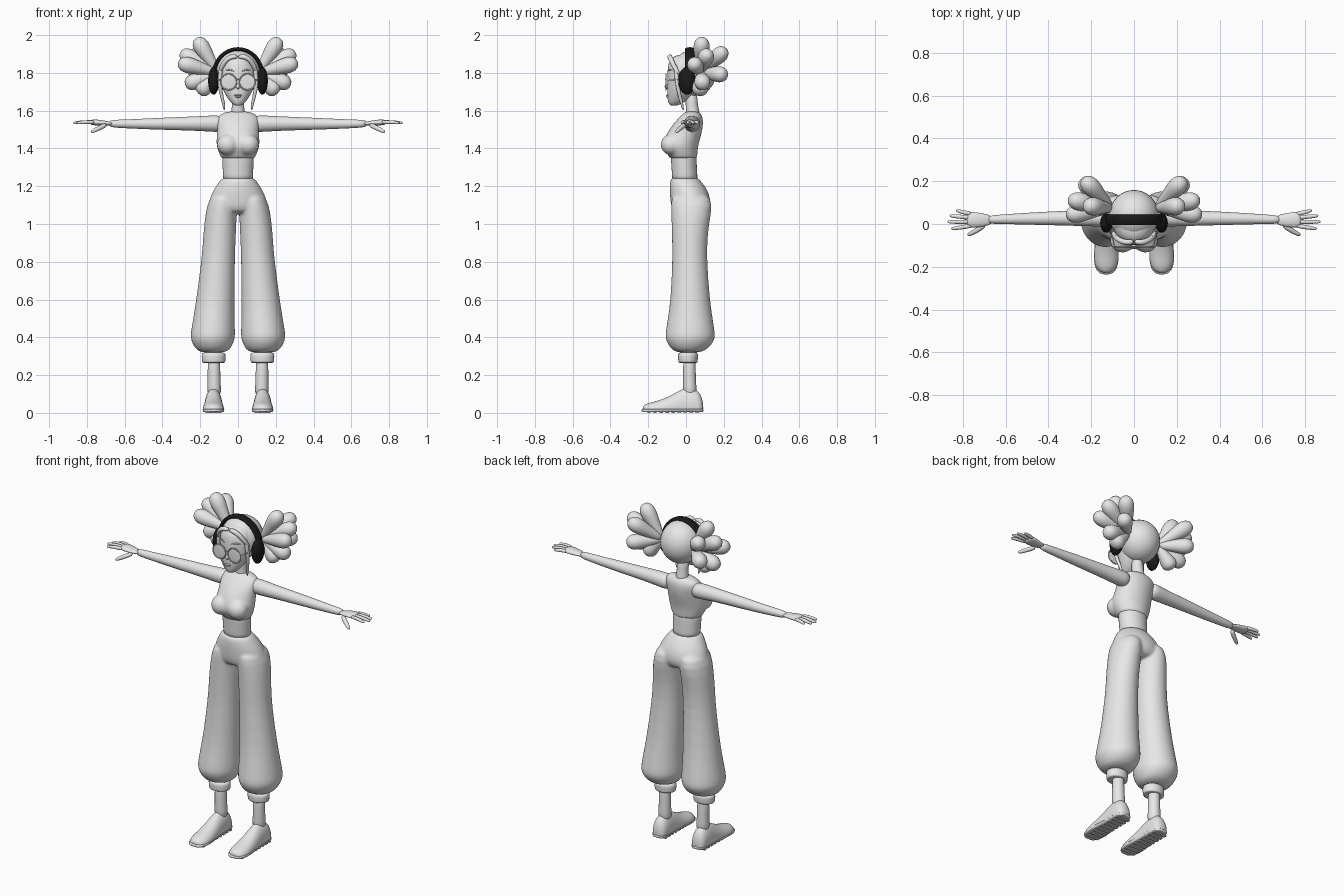
import bpy, bmesh, math
from mathutils import Vector, Matrix

cube = bpy.data.objects.get("Cube")
if cube:
    bpy.data.objects.remove(cube)


def material(name, v):
    m = bpy.data.materials.new(name)
    m.use_nodes = True
    m.diffuse_color = (v, v, v, 1)
    m.node_tree.nodes["Principled BSDF"].inputs["Base Color"].default_value = (v, v, v, 1)
    return m


GREY = material("light grey", 0.8)
BLACK = material("black", 0.01)


def finish(name, bm, mat=GREY, mirror=False, subdiv=1, voxel=0):
    bmesh.ops.recalc_face_normals(bm, faces=bm.faces)
    for f in bm.faces:
        f.smooth = True
    mesh = bpy.data.meshes.new(name)
    bm.to_mesh(mesh)
    bm.free()
    mesh.materials.append(mat)
    ob = bpy.data.objects.new(name, mesh)
    bpy.context.collection.objects.link(ob)
    if mirror:
        ob.modifiers.new("Mirror", "MIRROR").use_mirror_merge = False
    if subdiv:
        s = ob.modifiers.new("Subdivision", "SUBSURF")
        s.levels = s.render_levels = subdiv
    if voxel:
        r = ob.modifiers.new("Blend", "REMESH")
        r.mode, r.voxel_size, r.use_smooth_shade = "VOXEL", voxel, True
        sm = ob.modifiers.new("Soften", "SMOOTH")
        sm.factor, sm.iterations = 0.5, 8
    return ob


def skin(bm, rings):
    """Join rings of points into a capped tube."""
    loops = [[bm.verts.new(p) for p in ring] for ring in rings]
    n = len(loops[0])
    for a, b in zip(loops, loops[1:]):
        for i in range(n):
            bm.faces.new((a[i], a[(i + 1) % n], b[(i + 1) % n], b[i]))
    bm.faces.new(loops[0][::-1])
    bm.faces.new(loops[-1])


def stack(sections, side=1, n=24):
    """Level ovals, each given as height, x range and y range."""
    rings = []
    for z, x0, x1, y0, y1 in sections:
        ring = []
        for i in range(n):
            a = math.tau * i / n
            ring.append((side * ((x0 + x1) / 2 + (x1 - x0) / 2 * math.cos(a)),
                         (y0 + y1) / 2 + (y1 - y0) / 2 * math.sin(a), z))
        rings.append(ring)
    return rings


def centred(rows):
    return [(z, -w, w, y0, y1) for z, w, y0, y1 in rows]


def tube(name, path, mat=GREY, mirror=True, flat=1, ref=None, n=12):
    """Round or flattened limb along a path of x, y, z, radius."""
    pts = [Vector(p[:3]) for p in path]
    span = (pts[-1] - pts[0]).normalized()
    ref = ref or Vector((0, 1, 0) if abs(span.z) > 0.8 else (0, 0, 1))
    rings = []
    for i, p in enumerate(pts):
        d = (pts[min(i + 1, len(pts) - 1)] - pts[max(i - 1, 0)]).normalized()
        u = d.cross(ref).normalized()
        v = u.cross(d)
        r = path[i][3]
        rings.append([p + r * (math.cos(math.tau * k / n) * u + flat * math.sin(math.tau * k / n) * v)
                      for k in range(n)])
    bm = bmesh.new()
    skin(bm, rings)
    return finish(name, bm, mat, mirror)


def add_ball(bm, centre, size):
    m = Matrix.Translation(centre) @ Matrix.Diagonal((*size, 1))
    bmesh.ops.create_uvsphere(bm, u_segments=32, v_segments=18, radius=1, matrix=m)


def ball(name, centre, size, mat=GREY, mirror=False):
    bm = bmesh.new()
    add_ball(bm, centre, size)
    return finish(name, bm, mat, mirror, 0)


# Trousers: hips and two ballooning legs blended together
bm = bmesh.new()
skin(bm, stack(centred([(1.25, .085, -.08, .065), (1.225, .1, -.085, .08), (1.19, .126, -.088, .11),
                        (1.14, .15, -.085, .13), (1.09, .16, -.08, .13), (1.05, .12, -.06, .1)])))
leg = [(1.17, .01, .135, -.08, .12), (1.1, .004, .166, -.08, .143), (1.0, .008, .18, -.077, .122),
       (.9, .013, .187, -.074, .113), (.8, .016, .195, -.073, .112), (.6, .018, .222, -.082, .127),
       (.5, .018, .238, -.097, .142), (.42, .014, .252, -.11, .155), (.39, .016, .252, -.11, .155),
       (.35, .032, .234, -.09, .13), (.315, .058, .204, -.055, .08)]
for s in (1, -1):
    skin(bm, stack(leg, s))
finish("trousers", bm, voxel=.007)

# Trouser cuffs and ankles
bm = bmesh.new()
skin(bm, stack([(.325, .064, .196, -.045, .068), (.3, .066, .192, -.042, .063), (.27, .066, .192, -.042, .063),
                (.264, .07, .188, -.038, .059), (.266, .1, .15, -.01, .04)]))
finish("cuffs", bm, mirror=True)
tube("ankles", [(.128, .018, .32, .036), (.127, .018, .2, .034), (.126, .02, .14, .037), (.126, .02, .08, .038)])

# Shoes: half ovals along the foot, flat underneath
shoe = [(.092, .02, .05), (.08, .038, .095), (.06, .045, .122), (.02, .047, .135), (-.02, .047, .128),
        (-.06, .05, .105), (-.1, .054, .083), (-.15, .058, .064), (-.19, .054, .055), (-.218, .04, .045),
        (-.23, .016, .032)]


def foot_rings(low, high, grow):
    rings = []
    for y, w, top in shoe:
        mid = top * .3
        rings.append([(.13 + grow * w * math.cos(a), y * grow,
                       min(high, max(low, mid + (top - mid) * math.sin(a))))
                      for a in (math.tau * k / 20 for k in range(20))])
    return rings


bm = bmesh.new()
skin(bm, foot_rings(.012, 1, 1))
finish("shoes", bm, mirror=True)
bm = bmesh.new()
skin(bm, foot_rings(.005, .02, 1.03))
finish("soles", bm, mirror=True)
bm = bmesh.new()
for k in range(9):
    y = .06 - k * .032
    m = Matrix.Translation((.13, y, .004)) @ Matrix.Diagonal((.085, .018, .008, 1))
    bmesh.ops.create_cube(bm, size=1, matrix=m)
treads = finish("sole_treads", bm, mirror=True, subdiv=0)
for f in treads.data.polygons:
    f.use_smooth = False

# Bare waist, fitted top with bust, and neck
bm = bmesh.new()
skin(bm, stack(centred([(1.22, .082, -.075, .065), (1.26, .08, -.075, .06), (1.3, .082, -.077, .058),
                        (1.36, .086, -.082, .056), (1.39, .08, -.08, .05)])))
finish("waist", bm)
bm = bmesh.new()
skin(bm, stack(centred([(1.34, .088, -.086, .06), (1.36, .094, -.092, .06), (1.39, .108, -.112, .062),
                        (1.42, .116, -.122, .067), (1.46, .114, -.112, .078), (1.5, .11, -.09, .088),
                        (1.54, .115, -.06, .092), (1.57, .11, -.03, .088), (1.588, .082, -.012, .075),
                        (1.597, .045, 0, .065)])))
for s in (1, -1):
    add_ball(bm, (s * .054, -.078, 1.42), (.058, .056, .056))
finish("top", bm, voxel=.007)
tube("neck", [(0, .038, 1.56, .045), (0, .034, 1.6, .035), (0, .03, 1.64, .033), (0, .025, 1.7, .035)], mirror=False)

# Arms and hands
tube("arms", [(.075, .035, 1.53, .04), (.11, .032, 1.531, .046), (.2, .028, 1.532, .039), (.35, .027, 1.531, .034),
              (.5, .025, 1.53, .028), (.62, .022, 1.53, .022), (.69, .02, 1.532, .02)], n=20)
tube("palms", [(.66, .02, 1.53, .02), (.7, .018, 1.534, .031), (.75, .019, 1.538, .04), (.785, .022, 1.538, .036)],
     flat=.42)
for name, y0, x1, y1 in (("index", -.008, .855, -.022), ("middle", .01, .872, .01),
                         ("ring", .029, .862, .038), ("little", .046, .832, .062)):
    tube(name + "_fingers", [(.755, y0, 1.538, .011), ((.755 + x1) / 2, (y0 + y1) / 2, 1.541, .0105),
                             (x1 - .006, y1, 1.535, .008), (x1, y1, 1.534, .004)])
tube("thumbs", [(.695, -.002, 1.527, .014), (.735, -.03, 1.508, .013), (.77, -.049, 1.49, .01),
                (.778, -.053, 1.486, .005)])

# Head: face and rounded hair cap
bm = bmesh.new()
skin(bm, stack(centred([(1.626, .012, -.08, -.05), (1.633, .028, -.09, -.03), (1.655, .048, -.098, .01),
                        (1.69, .071, -.1, .04), (1.73, .089, -.1, .08), (1.78, .098, -.1, .1),
                        (1.83, .098, -.098, .1), (1.87, .085, -.088, .1), (1.9, .05, -.05, .08)])))
finish("face", bm)
ball("hair_cap", (0, .04, 1.8), (.116, .119, .122))

# Hair bunches: teardrop locks fanning from each side
for k, tip in enumerate([(.222, .085, 1.985), (.235, .21, 1.925), (.305, .115, 1.91), (.318, .04, 1.855),
                         (.25, .21, 1.79), (.28, .09, 1.735), (.21, .075, 1.69)]):
    a, b = Vector((.105, .075, 1.8)), Vector(tip)
    tube(f"bunch_locks_{k + 1}", [(*a.lerp(b, t), r) for t, r in
                                  ((0, .02), (.3, .029), (.55, .04), (.75, .047), (.9, .04), (1, .018))])

# Fringe sweeping from the parting, with a long thin lock at each temple
tube("fringe", [(0, -.082, 1.885, .012), (.035, -.088, 1.888, .014), (.066, -.078, 1.868, .014),
                (.088, -.062, 1.83, .013), (.1, -.035, 1.79, .01)])
tube("temple_locks", [(.085, -.055, 1.85, .01), (.1, -.05, 1.77, .012), (.093, -.04, 1.7, .01),
                      (.076, -.022, 1.64, .009), (.072, -.014, 1.6, .004)])

# Headphones
band = [(.128 * math.cos(a), .02, 1.79 + .136 * math.sin(a), .011)
        for a in (math.pi * k / 20 for k in range(21))]
tube("headphone_band", band, BLACK, False, 2.4, Vector((0, 1, 0)))
ball("headphone_cups", (.129, .005, 1.758), (.029, .046, .073), BLACK, True)

# Round glasses
for s, side in ((1, "left"), (-1, "right")):
    bpy.ops.mesh.primitive_torus_add(location=(s * .05, -.106, 1.752), rotation=(math.pi / 2, 0, 0),
                                     major_radius=.042, minor_radius=.0035, major_segments=32, minor_segments=8)
    rim = bpy.context.object
    rim.name = side + "_glasses_rim"
    rim.data.materials.append(GREY)
    bpy.ops.object.shade_smooth()
ball("glasses_lenses", (.05, -.106, 1.752), (.041, .003, .041), GREY, True)
tube("glasses_bridge", [(-.012, -.107, 1.762, .003), (0, -.11, 1.766, .003), (.012, -.107, 1.762, .003)], mirror=False)
tube("glasses_arms", [(.09, -.105, 1.76, .003), (.105, -.05, 1.765, .003), (.115, .01, 1.77, .003)])

# Nose, lips and brows
ball("nose", (0, -.1, 1.728), (.011, .013, .013))
ball("upper_lip", (0, -.097, 1.682), (.02, .008, .005))
ball("lower_lip", (0, -.096, 1.674), (.016, .009, .006))
tube("eyebrows", [(.02, -.098, 1.808, .003), (.045, -.09, 1.82, .004), (.072, -.069, 1.812, .002)])
